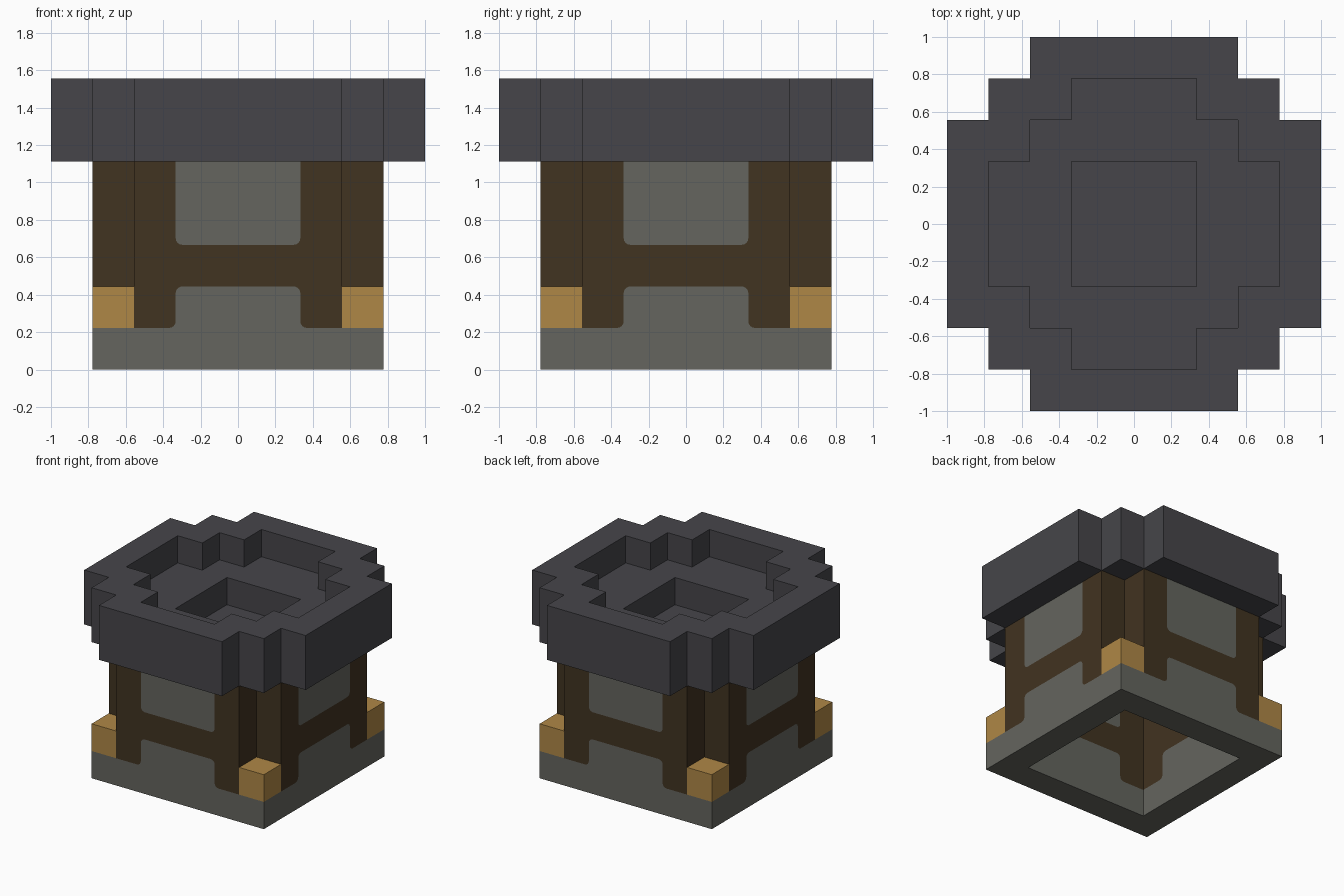
import bpy, bmesh, math
from mathutils import Matrix, Vector

if "Cube" in bpy.data.objects:
    bpy.data.objects.remove(bpy.data.objects["Cube"])

U = 2 / 9  # one block


def material(name, rgb):
    m = bpy.data.materials.new(name)
    m.use_nodes = True
    m.diffuse_color = (*rgb, 1)
    m.node_tree.nodes["Principled BSDF"].inputs["Base Color"].default_value = (*rgb, 1)
    return m


stone = material("grey stone", (0.128, 0.130, 0.113))
timber = material("dark brown timber", (0.053, 0.033, 0.015))
gold = material("ochre", (0.43, 0.245, 0.061))
slate = material("dark slate", (0.061, 0.060, 0.068))


def finish(bm, name, mats):
    mesh = bpy.data.meshes.new(name)
    bm.to_mesh(mesh)
    bm.free()
    for m in mats:
        mesh.materials.append(m)
    obj = bpy.data.objects.new(name, mesh)
    bpy.context.collection.objects.link(obj)
    return obj


def blocks(name, cells, mat):
    """Outer skin of a set of grid blocks, with flat areas merged."""
    bm = bmesh.new()
    for cell in cells:
        centre = Vector(cell) + Vector((0, 0, 0.5))
        for axis in range(3):
            for sign in (-1, 1):
                n = Vector((0, 0, 0))
                n[axis] = sign
                if tuple(int(c + d) for c, d in zip(cell, n)) in cells:
                    continue
                a = Vector((0, 0, 0))
                a[(axis + 1) % 3] = 0.5
                b = n.cross(a)
                mid = centre + n / 2
                bm.faces.new([bm.verts.new((mid + o) * U)
                              for o in (a + b, b - a, -a - b, a - b)])
    bmesh.ops.remove_doubles(bm, verts=bm.verts, dist=0.001)
    bmesh.ops.dissolve_limit(bm, angle_limit=0.02, verts=bm.verts, edges=bm.edges)
    return finish(bm, name, [mat])


def arc(cx, cz, r, start, end):
    steps = 4
    return [(cx + r * math.cos(math.radians(start + (end - start) * i / steps)),
             cz + r * math.sin(math.radians(start + (end - start) * i / steps)))
            for i in range(steps + 1)]


def mirrored(points):
    return [(-x, z) for x, z in reversed(points)]


plan = [(i, j) for i in range(-4, 5) for j in range(-4, 5)]


def far(i, j):
    return max(abs(i), abs(j))


def near(i, j):
    return min(abs(i), abs(j))


# Square base ring
blocks("stone_base", {(i, j, 0) for i, j in plan if far(i, j) == 3}, stone)

# Corner blocks standing on the base
for fx, side in ((1, "left"), (-1, "right")):
    for fy, end in ((-1, "front"), (1, "back")):
        blocks(f"{end}_{side}_corner_block", {(3 * fx, 3 * fy, 1)}, gold)

# Stepped battlement with a sunken floor and a central pit
parapet = {(i, j, 6) for i, j in plan
           if (far(i, j) <= 3 or near(i, j) <= 2)
           and not (far(i, j) <= 2 or (near(i, j) <= 1 and far(i, j) <= 3))}
deck = {(i, j, 5) for i, j in plan
        if (far(i, j) <= 3 or near(i, j) <= 2) and far(i, j) > 1}
pit_floor = {(i, j, 4) for i, j in plan if far(i, j) <= 2}
blocks("battlement", parapet | deck | pit_floor, slate)

# Four walls: rounded timber frame flush with two stone panels
R = 0.036
W, P = 2.5 * U, 1.5 * U
LOW, RAIL, SILL, TOP = U, 2 * U, 3 * U, 5 * U
upper = [(P, TOP)] + arc(P - R, SILL + R, R, 0, -90)
lower = arc(P - R, RAIL - R, R, 90, 0) + arc(P + R, LOW + R, R, 180, 270)
frame = ([(W, TOP)] + upper + mirrored(upper) + [(-W, TOP), (-W, LOW)]
         + mirrored(lower) + lower + [(W, LOW)])


def wall(name, turn):
    bm = bmesh.new()
    outlines = ((frame, 0), (upper + mirrored(upper), 1), (mirrored(lower) + lower, 1))
    for outline, mat in outlines:
        f = bm.faces.new([bm.verts.new((x, -3.5 * U, z)) for x, z in outline])
        f.material_index = mat
    bmesh.ops.remove_doubles(bm, verts=bm.verts, dist=0.0005)
    front = bm.faces[:]
    copy = bmesh.ops.extrude_face_region(bm, geom=front, use_keep_orig=True)
    bmesh.ops.translate(bm, vec=(0, U, 0),
                        verts=[v for v in copy["geom"] if isinstance(v, bmesh.types.BMVert)])
    bm.normal_update()
    for f in bm.faces:
        if abs(f.normal.y) < 0.5:
            f.material_index = 0
    bmesh.ops.recalc_face_normals(bm, faces=bm.faces)
    bmesh.ops.rotate(bm, cent=(0, 0, 0), verts=bm.verts,
                     matrix=Matrix.Rotation(math.radians(turn), 3, "Z"))
    finish(bm, name, [timber, stone])


for n, side in enumerate(("front", "left", "back", "right")):
    wall(side + "_wall", 90 * n)
